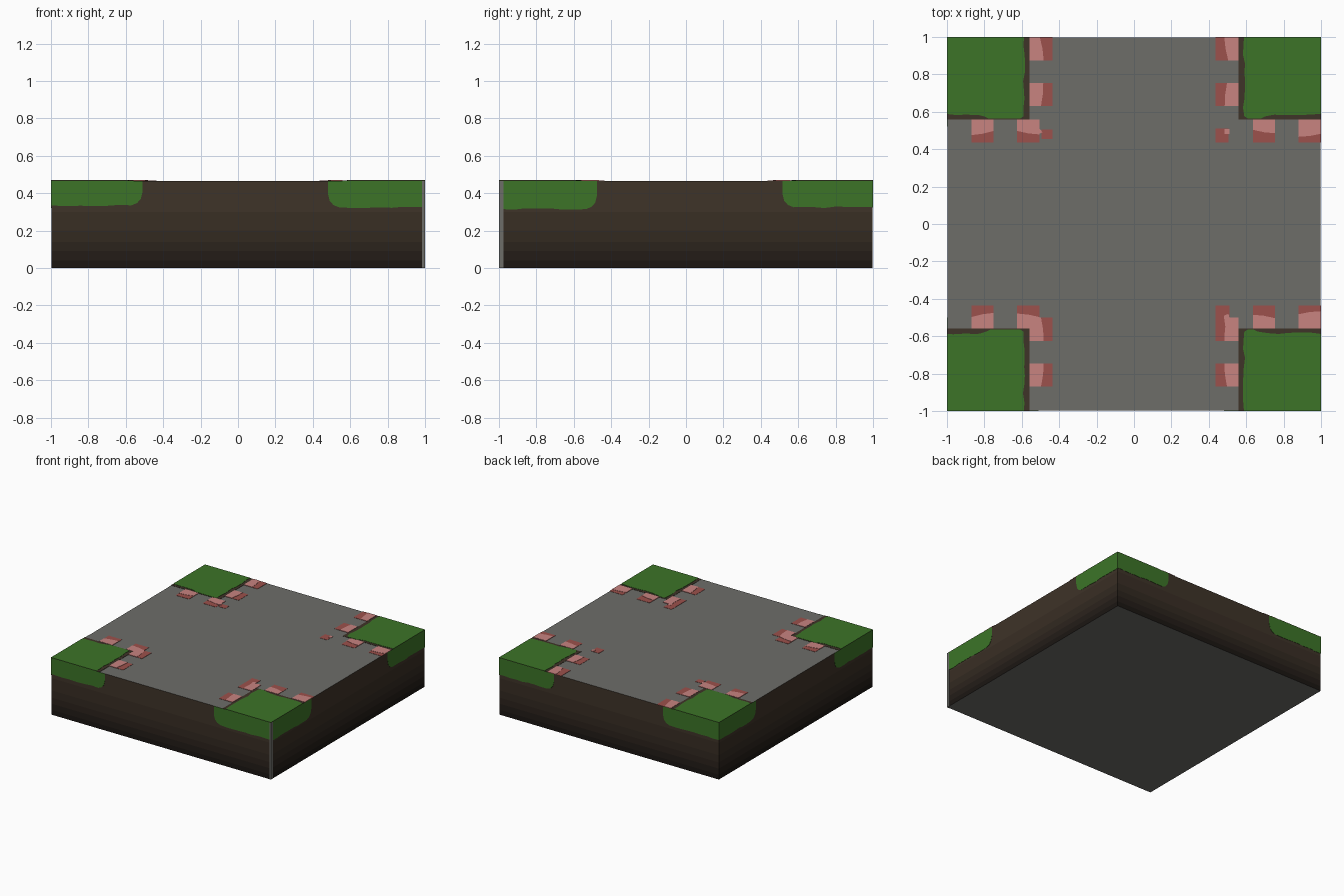
import bpy, bmesh, math, random
from mathutils import Matrix, Vector

if "Cube" in bpy.data.objects:
    bpy.data.objects.remove(bpy.data.objects["Cube"])

random.seed(4)
H = 0.47          # overall height
T = 0.002         # thickness of one painted layer


def material(name, rgb):
    lin = [((c / 255 + 0.055) / 1.055) ** 2.4 for c in rgb]
    m = bpy.data.materials.new(name)
    m.diffuse_color = (*lin, 1)
    m.use_nodes = True
    m.node_tree.nodes["Principled BSDF"].inputs["Base Color"].default_value = m.diffuse_color
    return m


GRASS = material("grass green", (60, 116, 39))
ROAD = material("road grey", (109, 109, 105))
PINK = material("light brick", (200, 131, 128))
RED = material("dark brick", (156, 81, 76))
SOIL = [material("soil %d" % (i + 1), c) for i, c in enumerate(
    [(27, 22, 18), (35, 28, 23), (43, 35, 28), (50, 41, 32), (57, 46, 36), (62, 51, 40)])]
BANDS = [0.04, 0.09, 0.14, 0.20, 0.30]


def plate(name, polys, mat, matrix, thick=T):
    """Thin plates from 2D outlines, extruded along local +z."""
    bm = bmesh.new()
    for pts in polys:
        f = bm.faces.new([bm.verts.new((u, v, 0)) for u, v in pts])
        if f.calc_area() and (f.normal_update() or f.normal.z < 0):
            f.normal_flip()
        ext = bmesh.ops.extrude_face_region(bm, geom=[f], use_keep_orig=True)
        top = [g for g in ext["geom"] if isinstance(g, bmesh.types.BMVert)]
        bmesh.ops.translate(bm, verts=top, vec=(0, 0, thick))
    bmesh.ops.recalc_face_normals(bm, faces=bm.faces)
    bm.transform(matrix)
    me = bpy.data.meshes.new(name)
    bm.to_mesh(me)
    bm.free()
    me.materials.append(mat)
    ob = bpy.data.objects.new(name, me)
    bpy.context.collection.objects.link(ob)
    return ob


def rect(x0, y0, x1, y1):
    return [(x0, y0), (x1, y0), (x1, y1), (x0, y1)]


# Ground block: grey above and below, soil bands on the sides
bm = bmesh.new()
bmesh.ops.create_cube(bm, size=1)
half, top = 1 - T, H - 2 * T
bmesh.ops.scale(bm, vec=(2 * half, 2 * half, top), verts=bm.verts)
bmesh.ops.translate(bm, vec=(0, 0, top / 2), verts=bm.verts)
for z in BANDS:
    bmesh.ops.bisect_plane(bm, geom=bm.verts[:] + bm.edges[:] + bm.faces[:],
                           plane_co=(0, 0, z), plane_no=(0, 0, 1))
bm.normal_update()
for f in bm.faces:
    if abs(f.normal.z) > 0.5:
        f.material_index = 0
    else:
        f.material_index = 1 + sum(f.calc_center_median().z > z for z in BANDS)
me = bpy.data.meshes.new("ground_block")
bm.to_mesh(me)
bm.free()
for m in [ROAD] + SOIL:
    me.materials.append(m)
bpy.context.collection.objects.link(bpy.data.objects.new("ground_block", me))


# Grass hanging over the sides, with a rounded inner corner and wavy lower edge
def overhang(outer, inner, low):
    d = 1 if inner > outer else -1
    pts = [(outer, top), (outer, low)]
    n = 8
    for i in range(1, n):
        u = outer + (inner - 0.07 * d - outer) * i / n
        pts.append((u, low + random.uniform(-0.005, 0.004)))
    pts += [(inner - 0.06 * d, low), (inner - 0.03 * d, low + 0.012),
            (inner - 0.01 * d, low + 0.035), (inner, low + 0.075), (inner, top)]
    return pts


SIDES = [("front", -1, -0.51, 0.335, 0.985, 0.48, 0.325),
         ("right", -0.975, -0.475, 0.315, 1, 0.515, 0.325),
         ("back", -1, -0.50, 0.33, 1, 0.49, 0.325),
         ("left", -1, -0.52, 0.325, 1, 0.50, 0.325)]
for k, (side, o1, i1, l1, o2, i2, l2) in enumerate(SIDES):
    mat = (Matrix.Rotation(k * math.pi / 2, 4, 'Z')
           @ Matrix.Translation((0, -half, 0)) @ Matrix.Rotation(math.pi / 2, 4, 'X'))
    plate(side + "_grass_edge", [overhang(o1, i1, l1), overhang(o2, i2, l2)], GRASS, mat)
    # Bare grey sliver beside the front right corner
    if side == "front":
        plate("corner_strip_front", [rect(0.985, 0, 1, top)], ROAD, mat)
    if side == "right":
        plate("corner_strip_right", [rect(-1, 0, -0.975, top)], ROAD, mat)

# Corner lawns: soil plate underneath, wavy grass plate on top
LOW = Matrix.Translation((0, 0, top))
HIGH = Matrix.Translation((0, 0, top + T))
soil, lawn = [], []
for sx, sy, bare in ((-1, 1, 0.80), (1, 1, 0.70), (-1, -1, 0.79), (1, -1, 0.66)):
    soil.append([(sx * a, sy * b) for a, b in rect(0.56, 0.56, 1, 1)])
    pts = [(1, 1), (1, 0.588)]
    for i in range(1, 6):                       # edge along x, soil showing outside
        x = 1 - (1 - bare) * i / 6
        pts.append((x, 0.585 + random.uniform(-0.005, 0.005)))
    pts += [(bare, 0.575), (bare - 0.02, 0.565), (0.61, 0.564), (0.59, 0.575)]
    for i in range(1, 9):                       # edge along y
        pts.append((0.588 + random.uniform(-0.006, 0.006), 0.575 + 0.425 * i / 9))
    pts.append((0.588, 1))
    lawn.append([(sx * a, sy * b) for a, b in pts])
plate("corner_soil", soil, SOIL[-1], LOW)
plate("corner_lawn", lawn, GRASS, HIGH)

# Kerb bricks: dark square with a lighter part on the lawn side
dark, light = [], []


def brick(x0, y0, x1, y1, side, a, b):
    """side = lawn direction; a, b = light share at the two ends."""
    dark.append(rect(x0, y0, x1, y1))
    w, h = x1 - x0, y1 - y0
    m = (a + b) / 2 + 0.03
    if side == "-x":
        light.append([(x0, y0), (x0 + a * w, y0), (x0 + m * w, (y0 + y1) / 2), (x0 + b * w, y1), (x0, y1)])
    elif side == "+x":
        light.append([(x1, y0), (x1 - a * w, y0), (x1 - m * w, (y0 + y1) / 2), (x1 - b * w, y1), (x1, y1)])
    elif side == "+y":
        light.append([(x0, y1), (x0, y1 - a * h), ((x0 + x1) / 2, y1 - m * h), (x1, y1 - b * h), (x1, y1)])
    else:
        light.append([(x0, y0), (x0, y0 + a * h), ((x0 + x1) / 2, y0 + m * h), (x1, y0 + b * h), (x1, y0)])


I, O = 0.435, 0.56
for y0, a, b in ((0.875, 0.62, 0.45), (0.63, 0.5, 0.6)):      # back, beside the lawns
    brick(-O, y0, -I, y0 + 0.125, "-x", a, b)
    brick(I, y0, O, y0 + 0.125, "+x", b, a)
for y0, a, b in ((-0.625, 0.62, 0.5), (-0.87, 0.5, 0.62)):    # front, beside the lawns
    brick(-O, y0, -I, y0 + 0.125, "-x", a, b)
    brick(I, y0, O, y0 + 0.125, "+x", a, b)
for x0, a, b in ((-0.87, 0.68, 0.5), (-0.625, 0.5, 0.65), (0.635, 0.45, 0.6), (0.88, 0.75, 0.62)):
    brick(x0, I, x0 + 0.12, O, "+y", a, b)
    brick(x0, -O, x0 + 0.12, -I, "-y", b, a)

# Broken bricks at the inner corners
dark += [rect(-0.495, 0.455, -0.435, 0.505), rect(0.435, 0.435, 0.505, 0.51),
         rect(0.435, -0.50, 0.51, -0.435)]
light += [[(-0.56, 0.56), (-0.50, 0.505), (-0.49, 0.49), (-0.51, 0.48), (-0.56, 0.50)],
          rect(0.485, 0.48, 0.51, 0.508),
          [(0.48, -0.49), (0.505, -0.48), (0.515, -0.52), (0.555, -0.56), (0.49, -0.56)]]
plate("kerb_bricks_dark", dark, RED, LOW)
plate("kerb_bricks_light", light, PINK, HIGH)
